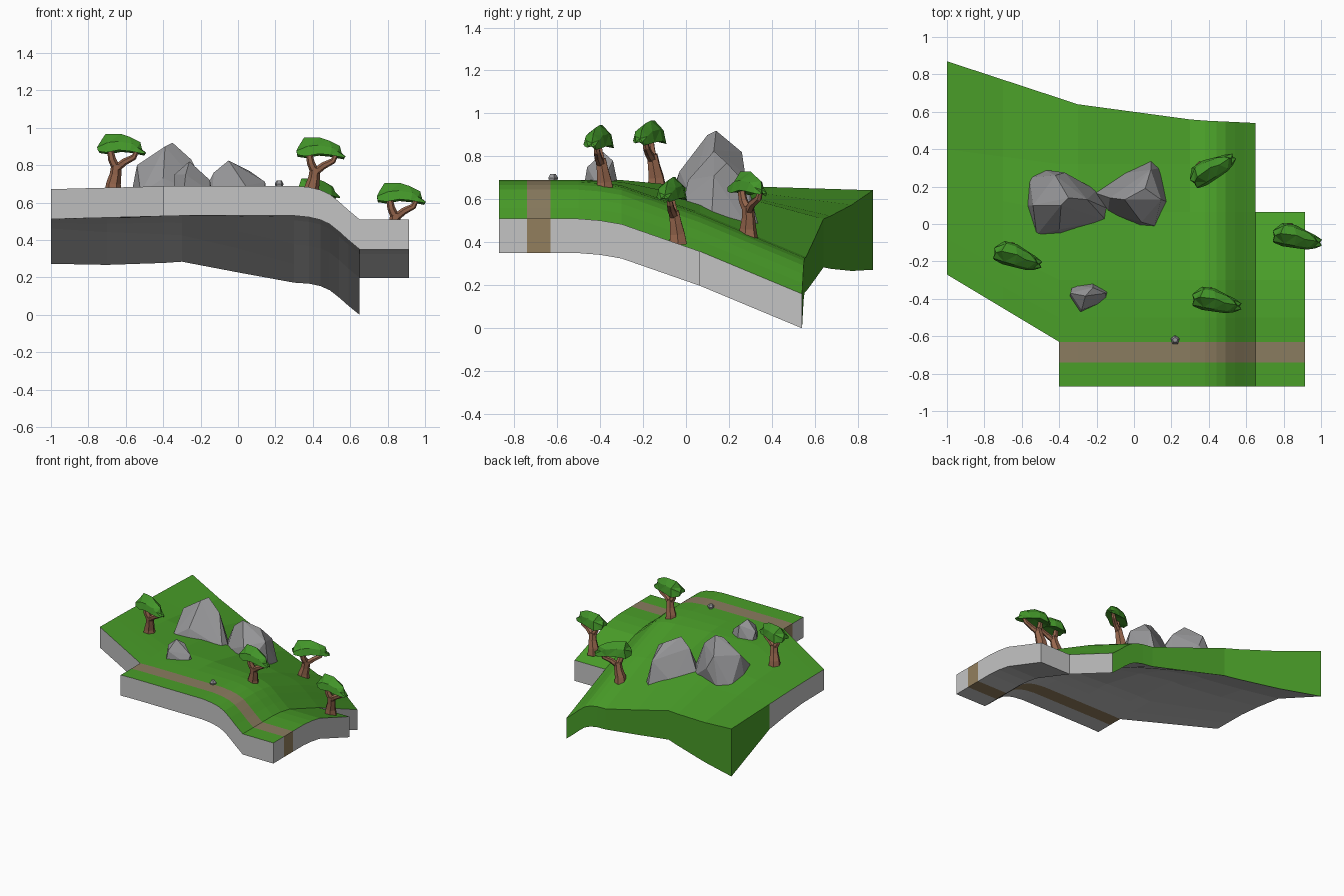
import bpy, bmesh, math
from mathutils import Vector, Matrix

if "Cube" in bpy.data.objects:
    bpy.data.objects.remove(bpy.data.objects["Cube"])


def mat(name, r, g, b):
    m = bpy.data.materials.new(name)
    m.diffuse_color = (r, g, b, 1)
    m.use_nodes = True
    m.node_tree.nodes["Principled BSDF"].inputs["Base Color"].default_value = m.diffuse_color
    return m


GRASS = mat("grass green", 0.068, 0.345, 0.022)
STONE = mat("cliff grey", 0.55, 0.55, 0.55)
PATH = mat("path brown", 0.255, 0.20, 0.115)
DIRT = mat("dirt brown", 0.29, 0.21, 0.11)
ROCK = mat("rock grey", 0.31, 0.31, 0.32)
LEAF = mat("leaf green", 0.055, 0.30, 0.022)
BARK = mat("bark brown", 0.31, 0.135, 0.075)


def lerp(table, x):
    """Piecewise linear lookup, clamped at the ends."""
    if x <= table[0][0]:
        return table[0][1]
    for (a, u), (b, v) in zip(table, table[1:]):
        if x <= b:
            return u + (v - u) * (x - a) / (b - a)
    return table[-1][1]


def finish(name, bm, mats):
    me = bpy.data.meshes.new(name)
    bm.to_mesh(me)
    bm.free()
    ob = bpy.data.objects.new(name, me)
    for m in mats:
        me.materials.append(m)
    bpy.context.collection.objects.link(ob)
    return ob


# ---- terrain slab: bent grid with a path strip, bank to the east, slope to the back
BASE = [(-1, 0.672), (-0.3, 0.69)]
BANK = [(0.3, 0), (0.38, 0.008), (0.44, 0.022), (0.49, 0.045), (0.54, 0.085), (0.59, 0.13), (0.65, 0.18)]
FALL = [(-0.5, 0), (-0.4, 0.008), (-0.3, 0.025), (0.06, 0.15), (0.54, 0.35), (0.87, 0.49)]
FALL_W = [(-0.3, 0), (0.06, 0.07), (0.34, 0.21), (0.64, 0.385), (0.87, 0.49)]
FALL_K = [(-1, 0.06), (-0.3, 0.47), (0.3, 1)]
BACK = [(-1, 0.87), (-0.3, 0.64), (0.33, 0.555), (0.65, 0.54)]
THICK = [(-1, 0.21), (-0.3, 0.065), (0.3, 0)]


def ground(x, y):
    t = lerp([(-0.3, 0), (0.3, 1)], x)
    fall = t * lerp(FALL, y) + (1 - t) * lerp(FALL_W, y)
    return lerp(BASE, x) - lerp(BANK, x) - fall * lerp(FALL_K, x)


XS = [-1, -0.7, -0.4, -0.3, 0, 0.3, 0.38, 0.44, 0.49, 0.54, 0.59, 0.65, 0.913]
ROW_LEFT = [-0.87, -0.74, -0.27, -0.17, -0.08, 0, 0.18, 0.4, 0.87]
ROW_MAIN = [-0.87, -0.74, -0.63, -0.5, -0.4, -0.3, 0.065, 0.32, 0.6]
ROW_THICK = [0, 0, 0, 0, 0, 0, 0.06, 0.17, 1]


def terrain():
    bm = bmesh.new()
    top, bot = {}, {}
    for i, x in enumerate(XS):
        for j in range(9):
            y = lerp([(-1, ROW_LEFT[j]), (-0.4, ROW_MAIN[j])], x)
            if j == 8:
                y = lerp(BACK, x)
            z = ground(x, y)
            top[i, j] = bm.verts.new((x, y, z))
            bot[i, j] = bm.verts.new((x, y, z - 0.16 - lerp(THICK, x) * ROW_THICK[j]))
    cells = set()
    for i in range(len(XS) - 1):
        for j in range(8):
            if (XS[i] < -0.4 and j < 2) or (XS[i] >= 0.65 and j > 5):
                continue
            cells.add((i, j))
    sides = [(0, -1), (1, 0), (0, 1), (-1, 0)]
    for i, j in cells:
        c = [(i, j), (i + 1, j), (i + 1, j + 1), (i, j + 1)]
        bm.faces.new([top[k] for k in c]).material_index = 2 if j == 1 else 0
        bm.faces.new([bot[k] for k in reversed(c)]).material_index = 3 if j == 1 else 1
        for k, (di, dj) in enumerate(sides):
            if (i + di, j + dj) in cells:
                continue
            a, b = c[k], c[(k + 1) % 4]
            f = bm.faces.new([bot[a], bot[b], top[b], top[a]])
            if j == 1 and di:
                f.material_index = 3
            elif j == 7 and (dj == 1 or di == -1):
                f.material_index = 0
            else:
                f.material_index = 1
    bmesh.ops.delete(bm, geom=[v for v in bm.verts if not v.link_faces], context='VERTS')
    finish("terrain", bm, [GRASS, STONE, PATH, DIRT])


terrain()


# ---- faceted boulders: convex hulls over a few corner points
def boulder(name, pts):
    bm = bmesh.new()
    for p in pts:
        bm.verts.new(p)
    bmesh.ops.convex_hull(bm, input=bm.verts)
    bmesh.ops.delete(bm, geom=[v for v in bm.verts if not v.link_faces], context='VERTS')
    bmesh.ops.recalc_face_normals(bm, faces=bm.faces)
    finish(name, bm, [ROCK])


boulder("large_boulder", [
    (-0.575, 0.10, 0.62), (-0.56, 0.25, 0.60), (-0.48, 0.29, 0.58), (-0.37, 0.275, 0.72),
    (-0.20, 0.18, 0.58), (-0.135, 0.08, 0.60), (-0.15, 0.02, 0.62), (-0.39, -0.055, 0.64),
    (-0.52, -0.06, 0.65), (-0.54, 0.10, 0.80), (-0.35, 0.14, 0.92), (-0.39, 0.10, 0.90),
    (-0.42, 0.26, 0.82), (-0.25, 0.13, 0.83), (-0.40, -0.03, 0.73)])
boulder("second_boulder", [
    (-0.22, 0.17, 0.58), (-0.07, 0.27, 0.52), (0.09, 0.345, 0.45), (0.14, 0.30, 0.45),
    (0.175, 0.12, 0.53), (0.11, -0.01, 0.60), (0.03, -0.005, 0.61), (-0.14, 0.06, 0.60),
    (-0.05, 0.13, 0.825), (-0.13, 0.14, 0.76), (0.06, 0.19, 0.77), (0.09, 0.29, 0.66),
    (0.145, 0.13, 0.71), (0.04, 0.01, 0.69)])
boulder("small_boulder", [
    (-0.345, -0.39, 0.66), (-0.33, -0.33, 0.66), (-0.22, -0.315, 0.66), (-0.14, -0.36, 0.66),
    (-0.15, -0.41, 0.66), (-0.29, -0.475, 0.66), (-0.34, -0.37, 0.75), (-0.26, -0.385, 0.82),
    (-0.22, -0.34, 0.78), (-0.15, -0.37, 0.72), (-0.28, -0.46, 0.75)])
boulder("pebble", [(0.22 + r * math.cos(a), -0.62 + r * math.sin(a), z)
                   for r, z in ((0.019, 0.682), (0.025, 0.70), (0.014, 0.718))
                   for a in (0.3, 1.6, 2.8, 4.1, 5.3)])


# ---- trees: forked trunk from tapered tubes, and an arched lofted canopy
def loft(bm, rings):
    rings = [[bm.verts.new(p) for p in r] for r in rings]
    n = len(rings[0])
    for a, b in zip(rings, rings[1:]):
        for k in range(n):
            bm.faces.new([a[k], a[(k + 1) % n], b[(k + 1) % n], b[k]])
    bm.faces.new(rings[0][::-1])
    bm.faces.new(rings[-1])


def tube(bm, path, n=6):
    rings = []
    pts = [Vector(p[:3]) for p in path]
    for k, p in enumerate(path):
        d = pts[min(k + 1, len(pts) - 1)] - pts[max(k - 1, 0)]
        q = Vector((0, 0, 1)).rotation_difference(d)
        rings.append([pts[k] + q @ Vector((p[3] * math.cos(t), p[3] * math.sin(t), 0))
                      for t in (2 * math.pi * s / n for s in range(n))])
    loft(bm, rings)


TRUNK = [(-0.01, 0.008, -0.03, 0.047), (-0.008, 0.005, 0.02, 0.039), (0.004, -0.003, 0.07, 0.031), (0.01, -0.012, 0.125, 0.027)]
FORK_A = [(0.008, -0.01, 0.10, 0.024), (-0.014, -0.02, 0.15, 0.021), (-0.025, -0.025, 0.21, 0.016)]
FORK_B = [(0.01, -0.01, 0.10, 0.021), (0.055, -0.025, 0.135, 0.019), (0.105, -0.03, 0.16, 0.016), (0.125, -0.035, 0.20, 0.011)]
# canopy sections: x, y centre, half width, low z, top z
CANOPY = [(-0.085, -0.02, 0.035, 0.172, 0.238), (-0.04, -0.012, 0.062, 0.165, 0.284), (0.03, -0.022, 0.062, 0.178, 0.284),
          (0.09, -0.042, 0.05, 0.172, 0.270), (0.135, -0.05, 0.036, 0.163, 0.24), (0.162, -0.055, 0.02, 0.158, 0.20)]


def tree(num, x, y, z, turn):
    M = Matrix.Translation((x, y, z)) @ Matrix.Rotation(math.radians(turn), 4, 'Z')
    bm = bmesh.new()
    for p in (TRUNK, FORK_A, FORK_B):
        tube(bm, p)
    bmesh.ops.recalc_face_normals(bm, faces=bm.faces)
    finish(f"tree_trunk_{num}", bm, [BARK]).matrix_world = M
    bm = bmesh.new()
    rings = []
    for k, (cx, cy, w, lo, hi) in enumerate(CANOPY):
        s = 0.010 if k % 2 else -0.006
        mid = lo + 0.62 * (hi - lo)
        rings.append([(cx, cy - w, lo + 0.02), (cx + s, cy - 0.78 * w, mid), (cx - s, cy + 0.1 * w, hi),
                      (cx + s, cy + 0.8 * w, mid), (cx, cy + w, lo + 0.01), (cx, cy, lo + 0.025)])
    loft(bm, rings)
    bmesh.ops.triangulate(bm, faces=bm.faces)
    bmesh.ops.recalc_face_normals(bm, faces=bm.faces)
    finish(f"tree_canopy_{num}", bm, [LEAF]).matrix_world = M


tree(1, -0.658, -0.145, 0.683, -6)
tree(2, 0.403, -0.385, 0.663, 0)
tree(3, 0.833, -0.045, 0.42, 0)
tree(4, 0.372, 0.29, 0.445, 42)
